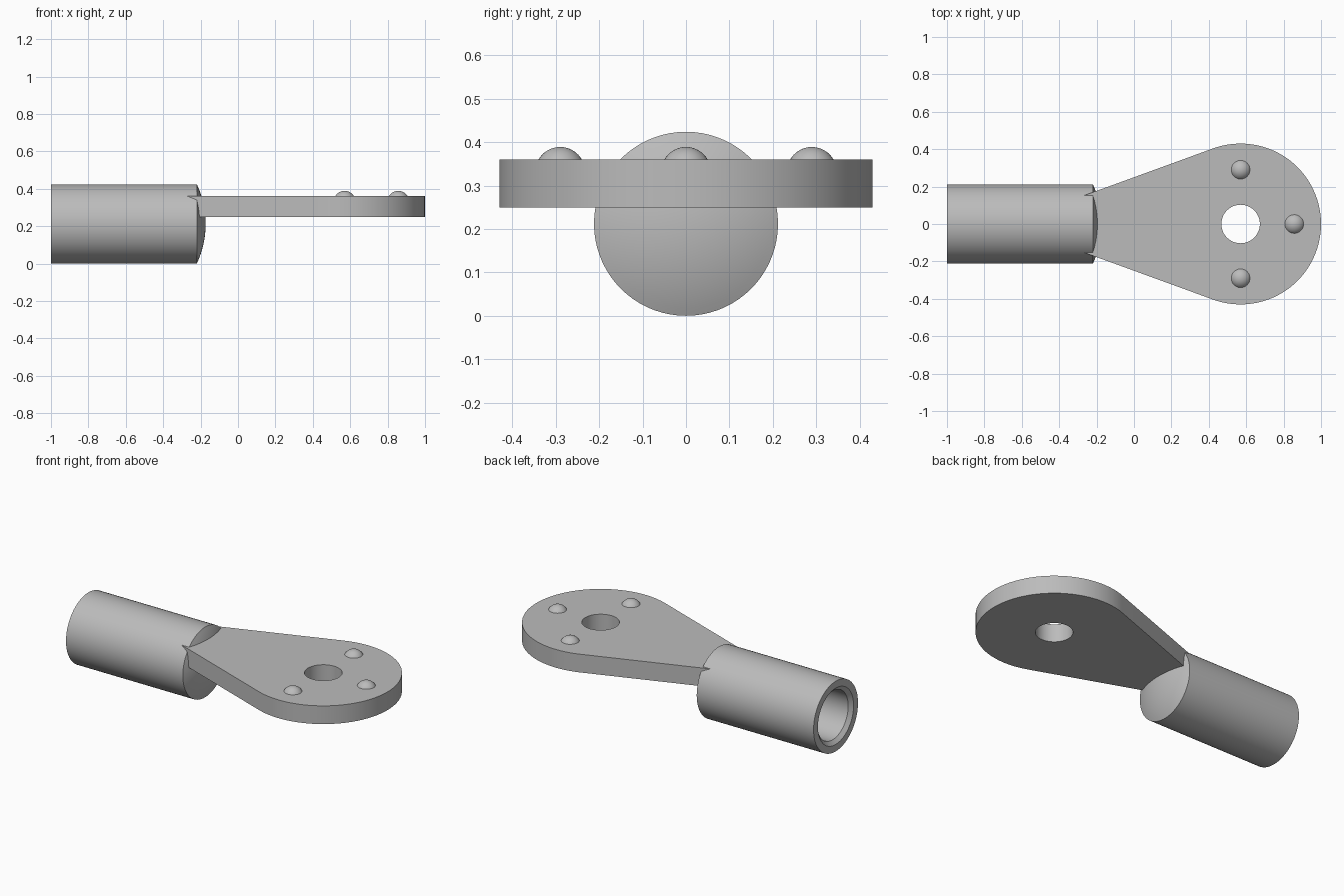
import bpy, bmesh
from math import sin, cos, pi, radians, sqrt
from mathutils import Matrix

cube = bpy.data.objects.get("Cube")
if cube:
    bpy.data.objects.remove(cube, do_unlink=True)

steel = bpy.data.materials.new("grey_metal")
steel.use_nodes = True
steel.diffuse_color = (0.5, 0.5, 0.5, 1)
steel.node_tree.nodes["Principled BSDF"].inputs["Base Color"].default_value = (0.5, 0.5, 0.5, 1)

RADIUS = 0.212          # barrel radius, also its axis height
EYE_X, EYE_R = 0.57, 0.43
PLATE_LOW, PLATE_TOP = 0.25, 0.36


def activate(obj):
    bpy.ops.object.select_all(action='DESELECT')
    obj.select_set(True)
    bpy.context.view_layer.objects.active = obj


def finish(obj):
    obj.data.materials.clear()
    obj.data.materials.append(steel)
    activate(obj)
    bpy.ops.object.shade_smooth_by_angle(angle=radians(25))


def lathe(name, profile, matrix, steps):
    """Spin (radius, height) points around local z."""
    bm = bmesh.new()
    verts = [bm.verts.new((r, 0, h)) for r, h in profile]
    edges = [bm.edges.new(pair) for pair in zip(verts, verts[1:])]
    bmesh.ops.spin(bm, geom=verts + edges, cent=(0, 0, 0), axis=(0, 0, 1),
                   angle=2 * pi, steps=steps, use_duplicate=False)
    bmesh.ops.remove_doubles(bm, verts=bm.verts[:], dist=1e-5)
    bmesh.ops.recalc_face_normals(bm, faces=bm.faces[:])
    bm.transform(matrix)
    mesh = bpy.data.meshes.new(name)
    bm.to_mesh(mesh)
    bm.free()
    obj = bpy.data.objects.new(name, mesh)
    bpy.context.collection.objects.link(obj)
    finish(obj)


# Barrel: chamfered blind bore at the open end, shallow dome at the other
rim, bulge = -0.22, 0.047
dome_r = (RADIUS ** 2 + bulge ** 2) / (2 * bulge)
profile = [(0, -0.4), (0.147, -0.4), (0.147, -0.98), (0.17, -1), (RADIUS, -1)]
for i in range(13):
    r = RADIUS * (1 - i / 12)
    profile.append((r, rim + bulge - dome_r + sqrt(dome_r ** 2 - r ** 2)))
lathe("barrel", profile,
      Matrix.Translation((0, 0, RADIUS)) @ Matrix.Rotation(pi / 2, 4, 'Y'), 72)

# Eye plate: round end with tangent sides tapering into the barrel, round hole
curve = bpy.data.curves.new("eye_plate", 'CURVE')
curve.dimensions = '2D'
curve.fill_mode = 'BOTH'
curve.extrude = (PLATE_TOP - PLATE_LOW) / 2


def add_loop(points):
    spline = curve.splines.new('POLY')
    spline.points.add(len(points) - 1)
    for p, (x, y) in zip(spline.points, points):
        p.co = (x, y, 0, 1)
    spline.use_cyclic_u = True


arc = [radians(-110 + 220 * i / 60) for i in range(61)]
outline = [(EYE_X + EYE_R * cos(a), EYE_R * sin(a)) for a in arc]
add_loop(outline + [(-0.34, 0.126), (-0.34, -0.126)])
add_loop([(EYE_X + 0.103 * cos(i * pi / 24), 0.103 * sin(i * pi / 24)) for i in range(48)])

plate = bpy.data.objects.new("eye_plate", curve)
bpy.context.collection.objects.link(plate)
plate.location.z = (PLATE_LOW + PLATE_TOP) / 2
activate(plate)
bpy.ops.object.convert(target='MESH')
plate = bpy.context.object
bm = bmesh.new()
bm.from_mesh(plate.data)
bmesh.ops.remove_doubles(bm, verts=bm.verts[:], dist=1e-5)
bmesh.ops.recalc_face_normals(bm, faces=bm.faces[:])
bm.to_mesh(plate.data)
bm.free()
finish(plate)

# Studs: three low domes around the hole
base, height = 0.05, 0.029
ball = (base ** 2 + height ** 2) / (2 * height)
cap = []
for i in range(9):
    r = base * cos(i * pi / 16)
    cap.append((r, height - ball + sqrt(ball ** 2 - r ** 2)))
cap[-1] = (0, height)
cap = [(base, -0.01)] + cap
studs = {"front_stud": (EYE_X, -0.29), "back_stud": (EYE_X, 0.29), "end_stud": (0.857, 0)}
for name, (x, y) in studs.items():
    lathe(name, cap, Matrix.Translation((x, y, PLATE_TOP)), 32)
